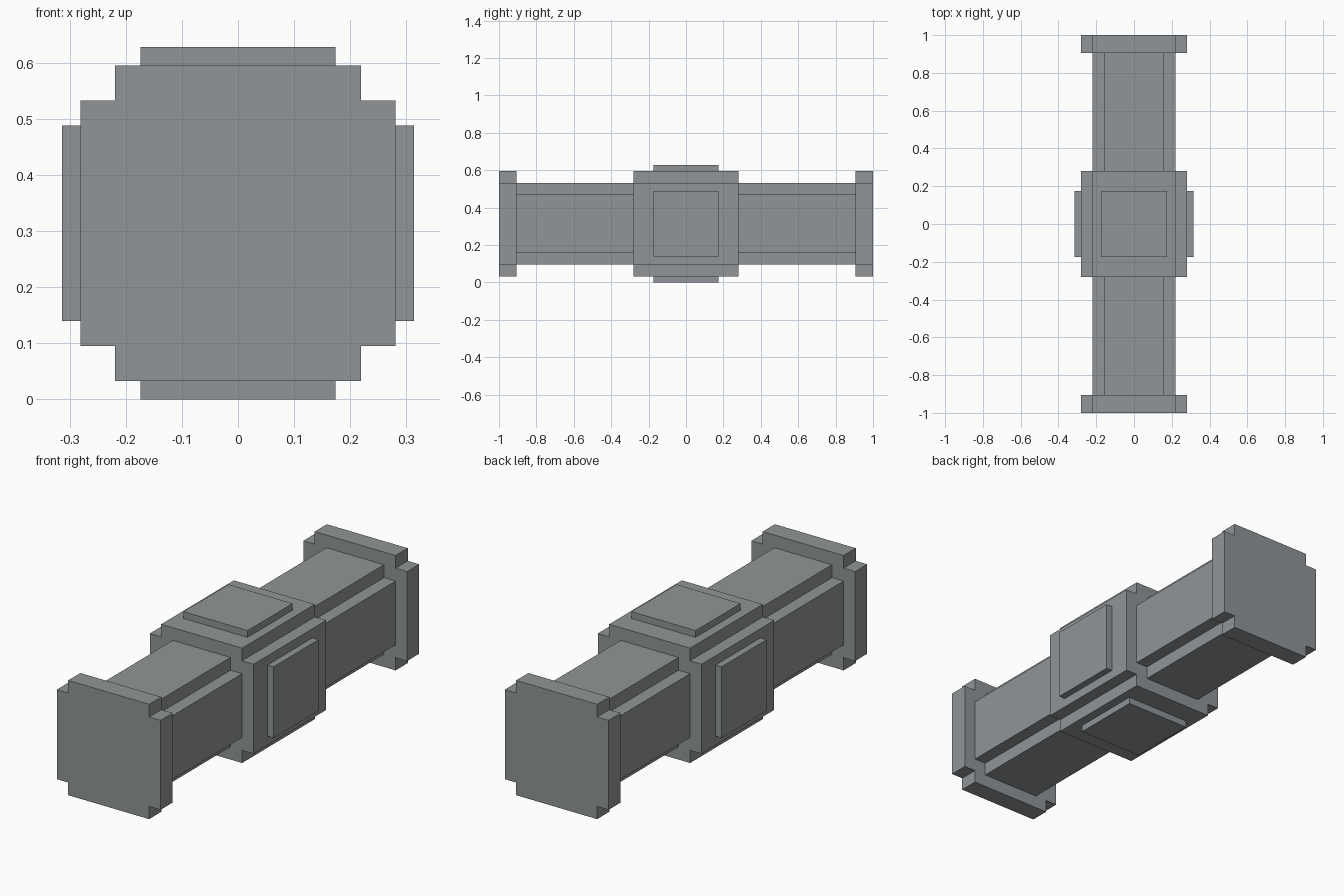
import bpy, bmesh

if "Cube" in bpy.data.objects:
    bpy.data.objects.remove(bpy.data.objects["Cube"])

CZ = 0.314  # height of the long axis

metal = bpy.data.materials.new("steel_grey")
metal.diffuse_color = (0.28, 0.30, 0.31, 1)
metal.use_nodes = True
metal.node_tree.nodes["Principled BSDF"].inputs["Base Color"].default_value = metal.diffuse_color


def make_object(name, bm):
    bmesh.ops.recalc_face_normals(bm, faces=bm.faces)
    mesh = bpy.data.meshes.new(name)
    bm.to_mesh(mesh)
    bm.free()
    mesh.materials.append(metal)
    obj = bpy.data.objects.new(name, mesh)
    bpy.context.collection.objects.link(obj)
    return obj


def notched_bar(name, outer, inner, y0, y1):
    """Square bar along y with a square notch cut from each long corner."""
    o, i = outer, inner
    profile = [(o, -i), (o, i), (i, i), (i, o), (-i, o), (-i, i),
               (-o, i), (-o, -i), (-i, -i), (-i, -o), (i, -o), (i, -i)]
    bm = bmesh.new()
    face = bm.faces.new([bm.verts.new((x, y0, CZ + z)) for x, z in profile])
    ext = bmesh.ops.extrude_face_region(bm, geom=[face], use_keep_orig=True)
    verts = [g for g in ext["geom"] if isinstance(g, bmesh.types.BMVert)]
    bmesh.ops.translate(bm, verts=verts, vec=(0, y1 - y0, 0))
    return make_object(name, bm)


def box(name, centre, size):
    bm = bmesh.new()
    bmesh.ops.create_cube(bm, size=1)
    bmesh.ops.scale(bm, verts=bm.verts, vec=size)
    bmesh.ops.translate(bm, verts=bm.verts, vec=centre)
    return make_object(name, bm)


# Central hub
notched_bar("hub", 0.281, 0.219, -0.281, 0.281)

# Arms and end flanges
for label, s in (("front", -1), ("back", 1)):
    notched_bar(label + "_arm", 0.219, 0.156, s * 0.281, s * 0.906)
    notched_bar(label + "_flange", 0.281, 0.219, s * 0.906, s * 1.0)

# Raised square plates on the four sides of the hub
W, T = 0.348, 0.033
for s, side, level in ((-1, "left", "bottom"), (1, "right", "top")):
    box(side + "_plate", (s * (0.281 + T / 2), 0, CZ), (T, W, W))
    box(level + "_plate", (0, 0, CZ + s * (0.281 + T / 2)), (W, W, T))
